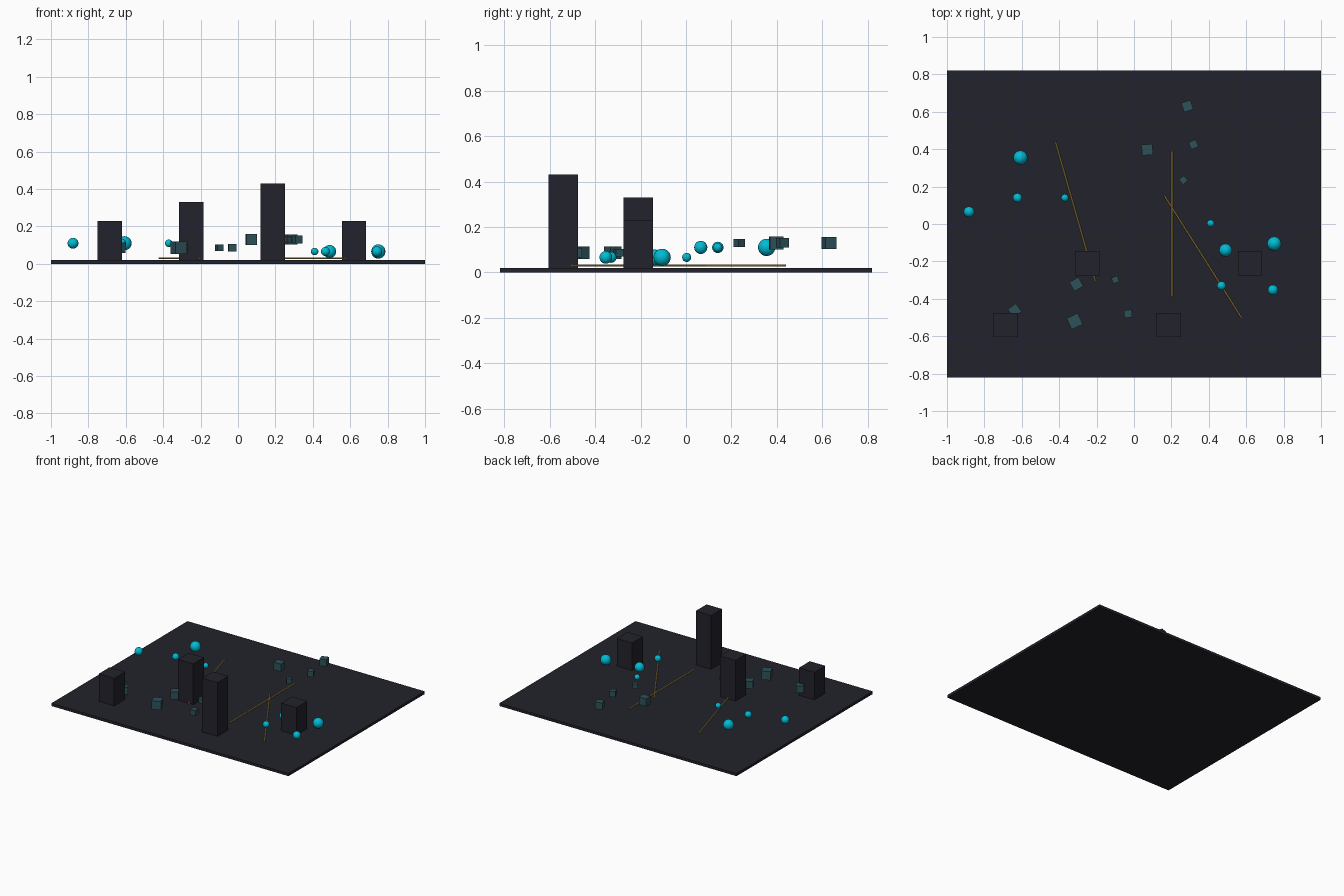
import bpy
from math import radians
from mathutils import Vector

cube = bpy.data.objects.get("Cube")
if cube:
    bpy.data.objects.remove(cube, do_unlink=True)


def material(name, rgb):
    mat = bpy.data.materials.new(name)
    mat.use_nodes = True
    mat.diffuse_color = (*rgb, 1)
    mat.node_tree.nodes["Principled BSDF"].inputs["Base Color"].default_value = (*rgb, 1)
    return mat


charcoal = material("charcoal", (0.016, 0.016, 0.025))
cyan = material("cyan", (0.0, 0.5, 0.66))
teal = material("dark teal", (0.026, 0.082, 0.098))
gold = material("gold", (0.58, 0.39, 0.08))


def finish(name, mat):
    obj = bpy.context.object
    obj.name = name
    obj.data.materials.append(mat)
    return obj


def box(name, center, size, mat, turn=0):
    bpy.ops.mesh.primitive_cube_add(size=1, location=center, rotation=(0, 0, radians(turn)))
    obj = finish(name, mat)
    obj.scale = size
    return obj


def ball(name, center, radius, mat):
    bpy.ops.mesh.primitive_uv_sphere_add(segments=16, ring_count=12, radius=radius, location=center)
    finish(name, mat)
    bpy.ops.object.shade_smooth()


def rod(name, start, end, mat, radius=0.005):
    a, b = Vector(start), Vector(end)
    bpy.ops.mesh.primitive_cylinder_add(vertices=8, radius=radius, depth=(b - a).length,
                                        location=(a + b) / 2)
    obj = finish(name, mat)
    obj.rotation_euler = (b - a).to_track_quat("Z", "Y").to_euler()
    bpy.ops.object.shade_smooth_by_angle()


# Ground slab
FLOOR = 0.02
box("base_slab", (0, 0, FLOOR / 2), (2, 1.64, FLOOR), charcoal)

# Square towers standing on the slab
for x, y, top in [(-0.685, -0.54, 0.23), (-0.25, -0.21, 0.33),
                  (0.185, -0.54, 0.43), (0.62, -0.21, 0.23)]:
    box("tower", (x, y, (FLOOR + top) / 2), (0.13, 0.13, top - FLOOR), charcoal)

# Floating spheres, one height for each cluster
sphere_clusters = {
    0.11: [(-0.607, 0.355, 0.038), (-0.623, 0.14, 0.025),
           (-0.882, 0.065, 0.029), (-0.37, 0.14, 0.02)],
    0.066: [(0.41, 0.003, 0.02), (0.49, -0.14, 0.035), (0.75, -0.105, 0.038),
            (0.468, -0.33, 0.024), (0.743, -0.353, 0.028)],
}
for z, spheres in sphere_clusters.items():
    for x, y, r in spheres:
        ball("floating_sphere", (x, y, z), r, cyan)

# Floating cubes turned about the vertical: x, y, size, turn
cube_clusters = {
    0.13: [(0.071, 0.397, 0.058, 5), (0.285, 0.63, 0.052, 18),
           (0.318, 0.425, 0.042, 25), (0.264, 0.235, 0.036, 38)],
    0.086: [(-0.308, -0.322, 0.056, 30), (-0.1, -0.298, 0.034, 20),
            (-0.032, -0.48, 0.042, 5), (-0.317, -0.52, 0.066, 25),
            (-0.638, -0.462, 0.054, 35)],
}
for z, cubes in cube_clusters.items():
    for x, y, s, turn in cubes:
        box("floating_cube", (x, y, z), (s, s, s), teal, turn)

# Thin rods lying just above the slab
for start, end in [((-0.42, 0.44), (-0.207, -0.305)),
                   ((0.203, 0.39), (0.203, -0.388)),
                   ((0.162, 0.152), (0.576, -0.503))]:
    rod("gold_rod", (*start, 0.03), (*end, 0.03), gold)
